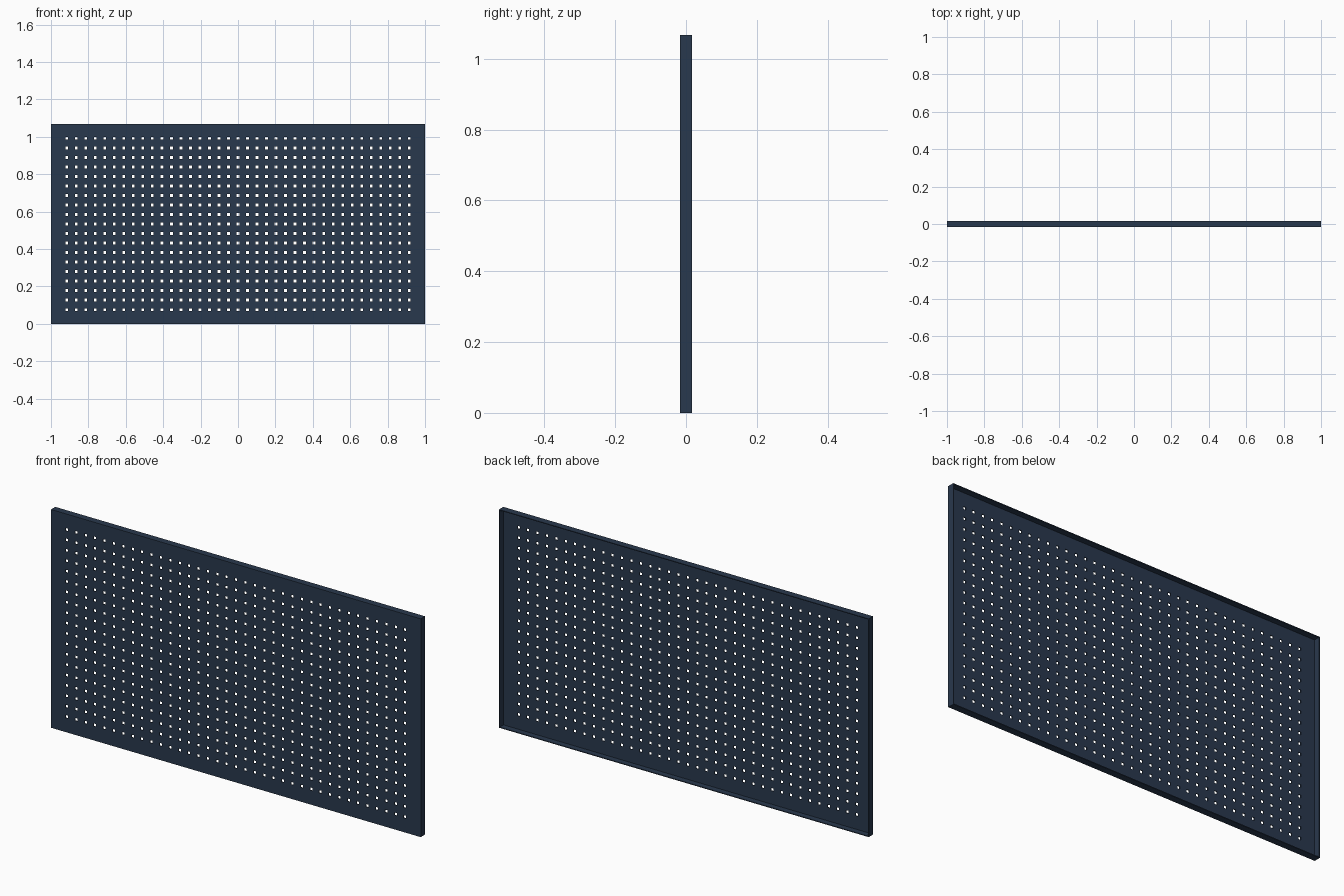
import bpy, bmesh

if "Cube" in bpy.data.objects:
    bpy.data.objects.remove(bpy.data.objects["Cube"])

W, H, D = 2.0, 1.067, 0.033      # overall size
COLS, ROWS, PITCH, HOLE = 37, 19, 0.0508, 0.0135
SHEET = 0.004                    # sheet metal thickness


def cuts(lo, hi, count):
    """Grid lines along one axis: panel edges plus both sides of every hole."""
    mid = (lo + hi) / 2
    lines = [lo]
    for i in range(count):
        c = mid + (i - (count - 1) / 2) * PITCH
        lines += [c - HOLE / 2, c + HOLE / 2]
    return lines + [hi]


xs, zs = cuts(-W / 2, W / 2, COLS), cuts(0, H, ROWS)
bm = bmesh.new()

# Perforated front sheet: odd/odd cells are left open as holes
grid = [[bm.verts.new((x, -D / 2, z)) for z in zs] for x in xs]
for i in range(len(xs) - 1):
    for j in range(len(zs) - 1):
        if not (i % 2 and j % 2):
            bm.faces.new((grid[i][j], grid[i + 1][j], grid[i + 1][j + 1], grid[i][j + 1]))

# Flanges folded back around the outer edge
nx, nz = len(xs) - 1, len(zs) - 1
ring = ([grid[i][0] for i in range(nx)] + [grid[nx][j] for j in range(nz)]
        + [grid[i][nz] for i in range(nx, 0, -1)] + [grid[0][j] for j in range(nz, 0, -1)])
back = [bm.verts.new((v.co.x, D / 2, v.co.z)) for v in ring]
for k in range(len(ring)):
    n = (k + 1) % len(ring)
    bm.faces.new((ring[n], ring[k], back[k], back[n]))

mesh = bpy.data.meshes.new("pegboard_panel")
bm.to_mesh(mesh)
bm.free()
panel = bpy.data.objects.new("pegboard_panel", mesh)
bpy.context.collection.objects.link(panel)

# Sheet thickness, grown inward
solid = panel.modifiers.new("sheet_thickness", 'SOLIDIFY')
solid.thickness = SHEET
solid.offset = -1
solid.use_even_offset = True

# Dark blue paint
paint = bpy.data.materials.new("dark_blue_paint")
paint.diffuse_color = (0.022, 0.04, 0.075, 1)
paint.use_nodes = True
paint.node_tree.nodes["Principled BSDF"].inputs["Base Color"].default_value = paint.diffuse_color
mesh.materials.append(paint)
